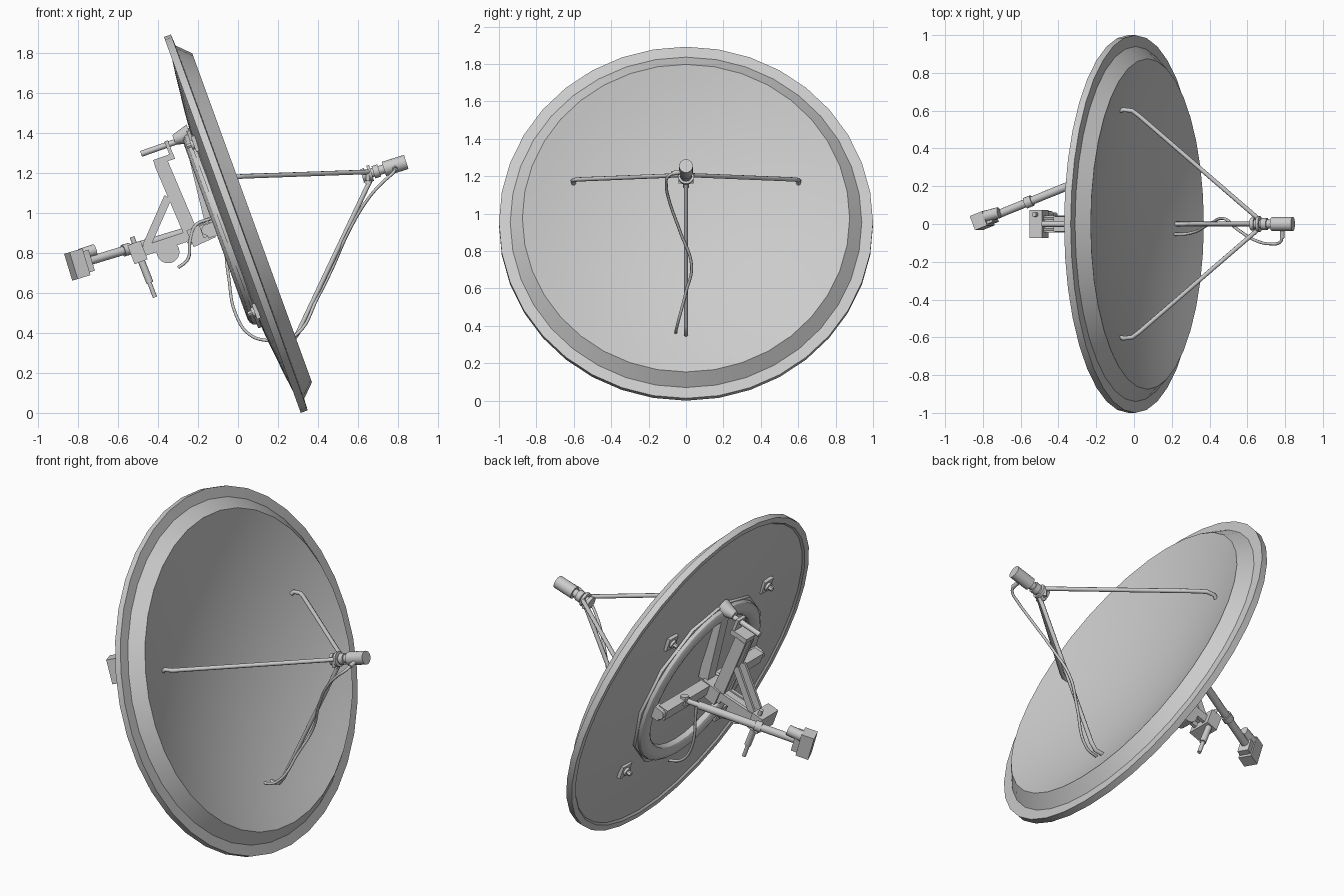
import bpy, bmesh, math
from mathutils import Vector, Matrix

if "Cube" in bpy.data.objects:
    bpy.data.objects.remove(bpy.data.objects["Cube"])

grey = bpy.data.materials.new("light grey metal")
grey.use_nodes = True
COLOUR = (0.6, 0.6, 0.6, 1)
grey.diffuse_color = COLOUR
grey.node_tree.nodes["Principled BSDF"].inputs["Base Color"].default_value = COLOUR

# Tilted dish frame: local z is the dish axis, local x runs down the dish face
TILT = Matrix.Translation((0, 0, 0.95)) @ Matrix.Rotation(math.radians(70), 4, 'Y')


def finish(name, bm, matrix=None, smooth=True):
    bmesh.ops.recalc_face_normals(bm, faces=bm.faces)
    mesh = bpy.data.meshes.new(name)
    bm.to_mesh(mesh)
    bm.free()
    mesh.materials.append(grey)
    ob = bpy.data.objects.new(name, mesh)
    bpy.context.collection.objects.link(ob)
    if matrix:
        mesh.transform(matrix)
    if smooth:
        bpy.ops.object.select_all(action='DESELECT')
        ob.select_set(True)
        bpy.context.view_layer.objects.active = ob
        bpy.ops.object.shade_smooth_by_angle(angle=math.radians(32))
    return ob


def lathe(name, profile, matrix, sides=36, closed=False):
    bm = bmesh.new()
    vs = [bm.verts.new((r, 0, a)) for r, a in profile]
    pairs = list(zip(vs, vs[1:])) + ([(vs[-1], vs[0])] if closed else [])
    edges = [bm.edges.new(p) for p in pairs]
    bmesh.ops.spin(bm, geom=vs + edges, cent=(0, 0, 0), axis=(0, 0, 1),
                   angle=math.tau, steps=sides, use_merge=True)
    bmesh.ops.remove_doubles(bm, verts=bm.verts, dist=1e-5)
    return finish(name, bm, matrix)


def aim(p, q):
    """Frame at the middle of p-q with z along it and x kept level with y."""
    p, q = Vector(p), Vector(q)
    z = (q - p).normalized()
    side = Vector((0, 1, 0))
    x = side.cross(z).normalized() if abs(z.y) < 0.9 else Vector((0.94, 0, 0.34))
    y = z.cross(x).normalized()
    m = Matrix((x, y, z)).transposed().to_4x4()
    return Matrix.Translation((p + q) / 2) @ m, (q - p).length


def rod(name, p, q, r, r2=None, sides=16):
    m, length = aim(p, q)
    bm = bmesh.new()
    bmesh.ops.create_cone(bm, cap_ends=True, segments=sides, radius1=r,
                          radius2=r if r2 is None else r2, depth=length)
    return finish(name, bm, m)


def beam(name, p, q, thick, width):
    m, length = aim(p, q)
    bm = bmesh.new()
    bmesh.ops.create_cube(bm, size=1)
    bmesh.ops.scale(bm, vec=(thick, width, length), verts=bm.verts)
    return finish(name, bm, m, False)


def tube(name, points, r, smooth=True):
    curve = bpy.data.curves.new(name, 'CURVE')
    curve.dimensions = '3D'
    curve.bevel_depth, curve.bevel_resolution = r, 2
    curve.use_fill_caps = True
    curve.resolution_u = 6
    s = curve.splines.new('BEZIER' if smooth else 'POLY')
    if smooth:
        s.bezier_points.add(len(points) - 1)
        for b, p in zip(s.bezier_points, points):
            b.co = p
            b.handle_left_type = b.handle_right_type = 'AUTO'
    else:
        s.points.add(len(points) - 1)
        for b, p in zip(s.points, points):
            b.co = (*p, 1)
    ob = bpy.data.objects.new(name, curve)
    bpy.context.collection.objects.link(ob)
    curve.materials.append(grey)
    return ob


# Dish: convex back, flanged rim, raised lip and concave face
back = [(r, -0.09 + 0.07 * (r / 0.955) ** 2) for r in (0, 0.2, 0.4, 0.6, 0.8, 0.955)]
rim = [(0.965, -0.03), (1, -0.03), (1, 0.007), (0.94, 0.01)]
face = [(0.875 * k / 10, -0.075 + 0.15 * (k / 10) ** 2) for k in range(10, -1, -1)]
lathe("dish", back + rim + face, TILT)

# Backing ring: rounded channel with a thin outer flange
arc = [(0.465 + 0.045 * math.cos(t * math.pi / 6), -0.085 - 0.035 * math.sin(t * math.pi / 6))
       for t in range(7)]
lathe("backing_ring", [(0.51, -0.06)] + arc + [(0.42, -0.06)], TILT, 32, True)
lathe("ring_flange", [(0.5, -0.065), (0.53, -0.065), (0.53, -0.085), (0.5, -0.085)], TILT, 12, True)

# Four bolted plates behind the dish
for i in range(4):
    spot = TILT @ Matrix.Rotation(math.radians(45 + 90 * i), 4, 'Z')
    beam("bolt_plate", spot @ Vector((0.63, 0, -0.075)), spot @ Vector((0.63, 0, -0.055)), 0.08, 0.08)
    rod("bolt_washer", spot @ Vector((0.63, 0, -0.088)), spot @ Vector((0.63, 0, -0.07)), 0.025)
    rod("bolt_stud", spot @ Vector((0.63, 0, -0.11)), spot @ Vector((0.63, 0, -0.07)), 0.013, sides=6)

# Feed struts
for s in (-1, 1):
    tube("side_strut", [(-0.07, 0.6 * s, 1.16), (-0.055, 0.605 * s, 1.175), (-0.01, 0.6 * s, 1.18),
                        (0.03, 0.57 * s, 1.183), (0.65, 0.035 * s, 1.205)], 0.012, False)
tube("lower_strut", [(0.2, 0, 0.35), (0.27, 0, 0.36), (0.3, 0, 0.4), (0.66, 0, 1.16)], 0.012, False)

# Feed horn: collars, neck and receiver along one sloping axis
HORN = Vector((0.62, 0, 1.185))
AXIS = Vector((0.95, 0, 0.3)).normalized()
for name, a, b, r in (("horn_mouth", 0, 0.02, 0.034), ("horn_neck", 0.01, 0.13, 0.023),
                      ("clamp_collar", 0.035, 0.05, 0.042), ("rear_collar", 0.06, 0.09, 0.032),
                      ("receiver", 0.115, 0.232, 0.037)):
    rod(name, HORN + AXIS * a, HORN + AXIS * b, r, sides=20)
rod("receiver_plug", (0.785, -0.02, 1.225), (0.785, -0.075, 1.215), 0.012)
beam("strut_clamp", (0.64, 0, 1.145), (0.665, 0, 1.185), 0.03, 0.03)
for s in (-1, 1):
    rod("clamp_bolt", (0.65, 0.03 * s, 1.16), (0.65, 0.03 * s, 1.215), 0.01)

# Signal cables
tube("feed_cable", [(0.2, -0.055, 0.36), (0.29, -0.05, 0.39), (0.4, 0, 0.58), (0.47, 0.03, 0.72),
                    (0.55, -0.03, 0.9), (0.65, -0.09, 1.07), (0.72, -0.105, 1.15),
                    (0.775, -0.095, 1.2), (0.785, -0.07, 1.215)], 0.008)
tube("back_cable", [(-0.14, 0.02, 0.97), (-0.08, 0, 0.88), (-0.05, -0.02, 0.7), (-0.01, -0.04, 0.49),
                    (0.06, -0.05, 0.39), (0.16, -0.055, 0.36), (0.22, -0.055, 0.36)], 0.008)
tube("hook_cable", [(-0.14, -0.05, 0.97), (-0.21, -0.05, 0.94), (-0.24, -0.05, 0.86),
                    (-0.25, -0.05, 0.77), (-0.3, -0.05, 0.725)], 0.008)

# Cross beam with round end bosses and tabs reaching the ring
beam("cross_beam", (-0.155, -0.45, 0.915), (-0.155, 0.45, 0.915), 0.06, 0.065)
for s in (-1, 1):
    rod("beam_boss", (-0.155, 0.44 * s, 0.915), (-0.155, 0.475 * s, 0.915), 0.028)
    beam("beam_tab", (-0.16, 0.45 * s, 0.905), (-0.08, 0.45 * s, 0.935), 0.07, 0.05)

# Mast along the dish back with its top pivot
beam("mast", (-0.235, 0, 1.36), (-0.135, 0, 0.95), 0.06, 0.07)
rod("pivot_cone", (-0.32, 0, 1.365), (-0.24, 0, 1.395), 0.025, 0.05)
rod("adjuster_rod", (-0.485, 0, 1.295), (-0.27, 0, 1.37), 0.015)
beam("adjuster_link", (-0.36, 0, 1.36), (-0.325, 0, 1.27), 0.018, 0.07)
beam("link_foot", (-0.42, 0, 1.25), (-0.32, 0, 1.285), 0.03, 0.08)

# Rear mount: twin side plates, brace and base plate
for s in (-1, 1):
    beam("mount_plate", (-0.385, 0.035 * s, 1.25), (-0.215, 0.035 * s, 0.85), 0.07, 0.015)
    beam("brace", (-0.35, 0.03 * s, 1.08), (-0.46, 0.03 * s, 0.83), 0.04, 0.015)
    beam("base_rail", (-0.53, 0.035 * s, 0.79), (-0.2, 0.035 * s, 0.9), 0.05, 0.02)
beam("mount_web", (-0.405, 0, 1.24), (-0.235, 0, 0.85), 0.015, 0.07)
beam("base_plate", (-0.53, 0, 0.8), (-0.2, 0, 0.91), 0.015, 0.09)
beam("pivot_bracket", (-0.24, 0, 0.87), (-0.13, 0, 0.92), 0.09, 0.11)
rod("pole_cap", (-0.35, -0.045, 0.805), (-0.35, 0.045, 0.805), 0.057, sides=24)

# Elevation bolt and its clamp
beam("bolt_clamp", (-0.535, 0.0, 0.79), (-0.47, 0.0, 0.815), 0.1, 0.15)
rod("elevation_bolt", (-0.53, 0.05, 0.88), (-0.455, 0.05, 0.69), 0.012)
rod("bolt_sleeve", (-0.495, 0.05, 0.79), (-0.44, 0.05, 0.65), 0.018)
rod("bolt_tip", (-0.45, 0.05, 0.67), (-0.415, 0.05, 0.578), 0.011)

# Actuator arm with motor housing
INNER, OUTER = Vector((-0.18, 0.27, 0.93)), Vector((-0.76, 0.035, 0.755))
rod("actuator_rod", INNER, INNER.lerp(OUTER, 0.35), 0.015)
rod("actuator_tube", INNER.lerp(OUTER, 0.12), OUTER, 0.022)
rod("tube_collar", INNER.lerp(OUTER, 0.62), INNER.lerp(OUTER, 0.68), 0.03)
rod("rod_eye", INNER - Vector((0, 0, 0.025)), INNER + Vector((0, 0, 0.025)), 0.022)
beam("rod_lug", (-0.14, 0.27, 0.93), (-0.2, 0.27, 0.93), 0.03, 0.04)
beam("gear_housing", INNER.lerp(OUTER, 1.02), INNER.lerp(OUTER, 1.13), 0.14, 0.08)
beam("gear_cover", INNER.lerp(OUTER, 0.97), INNER.lerp(OUTER, 1.02), 0.11, 0.065)
rod("motor", (-0.79, 0.04, 0.79), (-0.715, 0.06, 0.815), 0.03)
